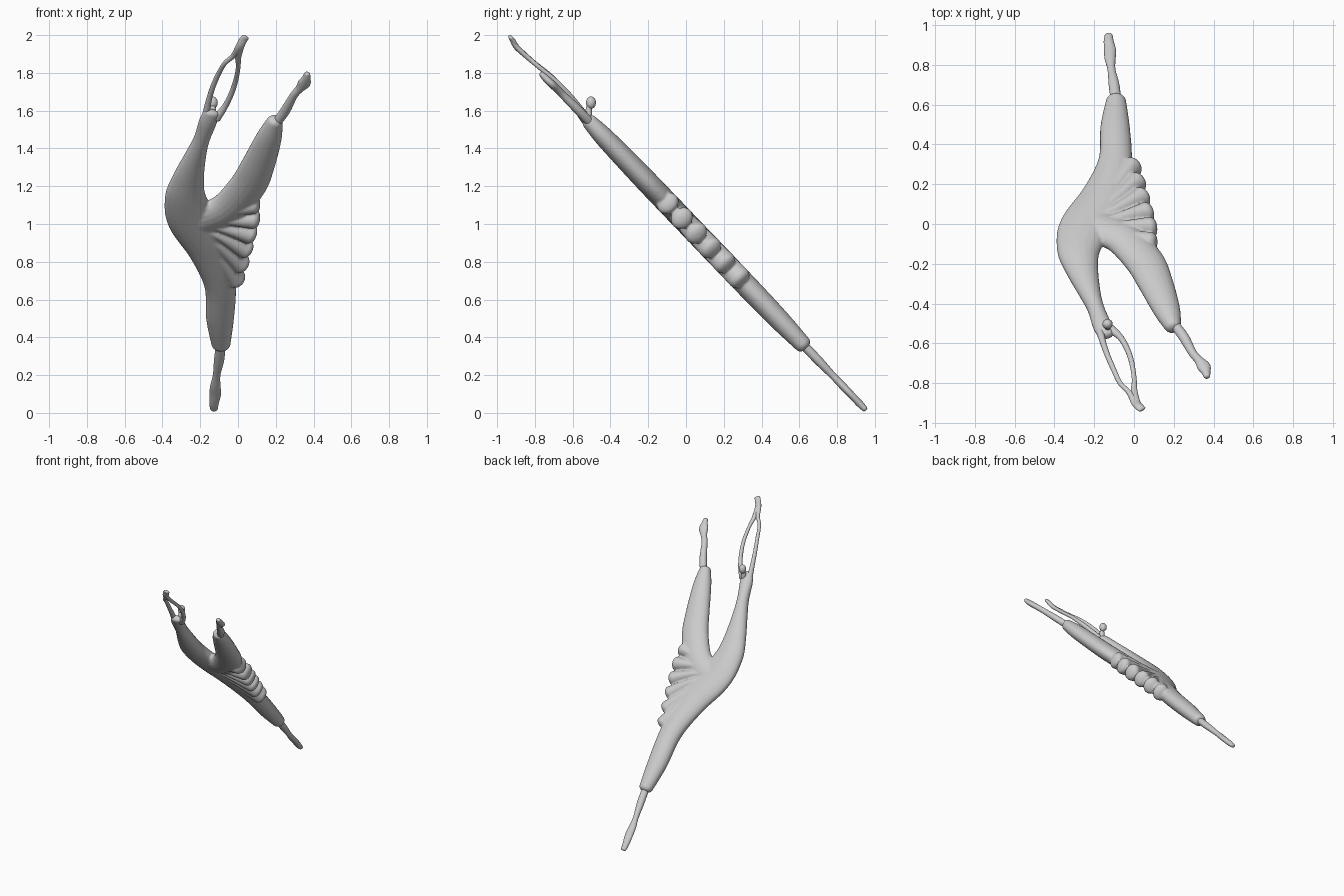
import bpy, bmesh, math
from mathutils import Vector

# The figure lies in a plane tilted about 46 degrees
N = Vector((0, 0.722, 0.692))


def place(x, z, off=0.0):
    return Vector((x, (1.008 - z) / 1.043 + off * 1.4, z))


def catmull(a, b, c, d, t):
    return 0.5 * (2 * b + (c - a) * t + (2 * a - 5 * b + 4 * c - d) * t * t
                  + (3 * b - a - 3 * c + d) * t ** 3)


def tube(bm, pts, steps=6, seg=20):
    """Loft ellipses along (x, z, half_width, half_thickness[, offset])."""
    pts = [tuple(p) + (0.0,) * (5 - len(p)) for p in pts]
    ext = [pts[0]] + pts + [pts[-1]]
    samples = []
    for i in range(len(pts) - 1):
        for s in range(steps):
            samples.append([catmull(*(ext[i + k][j] for k in range(4)), s / steps)
                            for j in range(5)])
    samples.append(list(pts[-1]))
    cs = [place(s[0], s[1], s[4]) for s in samples]
    rows = []
    last = len(cs) - 1
    for i, s in enumerate(samples):
        t = (cs[min(i + 1, last)] - cs[max(i - 1, 0)]).normalized()
        side = t.cross(N).normalized()
        up = side.cross(t)
        # rounded end caps
        caps = [(0.0, 1.0)]
        r = min(s[2], s[3]) * 0.6
        if i == 0:
            caps = [(-r * math.cos(a), math.sin(a)) for a in (0.25, 0.6, 1.0, 1.57)]
        elif i == last:
            caps = [(r * math.cos(a), math.sin(a)) for a in (1.57, 1.0, 0.6, 0.25)]
        for shift, k in caps:
            rows.append([bm.verts.new(cs[i] + t * shift
                         + side * s[2] * k * math.cos(a) + up * s[3] * k * math.sin(a))
                         for a in (2 * math.pi * j / seg for j in range(seg))])
    for a, b in zip(rows, rows[1:]):
        for j in range(seg):
            k = (j + 1) % seg
            bm.faces.new((a[j], a[k], b[k], b[j]))
    bm.faces.new(rows[0][::-1])
    bm.faces.new(rows[-1])


def make(name, tubes, voxel=None, smooth=0):
    bm = bmesh.new()
    for p in tubes:
        tube(bm, p)
    bmesh.ops.recalc_face_normals(bm, faces=bm.faces)
    me = bpy.data.meshes.new(name)
    bm.to_mesh(me)
    bm.free()
    ob = bpy.data.objects.new(name, me)
    bpy.context.collection.objects.link(ob)
    me.shade_smooth()
    if voxel:
        m = ob.modifiers.new("merge", 'REMESH')
        m.mode = 'VOXEL'
        m.voxel_size = voxel
        m.use_smooth_shade = True
        s = ob.modifiers.new("soften", 'SMOOTH')
        s.factor = 0.5
        s.iterations = smooth
    return ob


# Main body: lower thigh, arched torso, chest
torso = [(-0.09, 0.36, 0.05, 0.045), (-0.095, 0.5, 0.074, 0.056),
         (-0.095, 0.68, 0.085, 0.06), (-0.15, 0.86, 0.115, 0.06),
         (-0.245, 1.02, 0.13, 0.06), (-0.278, 1.14, 0.11, 0.06),
         (-0.263, 1.24, 0.085, 0.055), (-0.225, 1.36, 0.057, 0.048),
         (-0.192, 1.45, 0.043, 0.042), (-0.16, 1.54, 0.048, 0.036),
         (-0.14, 1.59, 0.042, 0.025)]
# Raised thigh
thigh = [(0.195, 1.545, 0.042, 0.04), (0.165, 1.46, 0.068, 0.052),
         (0.105, 1.31, 0.09, 0.058), (0.05, 1.2, 0.1, 0.06),
         (-0.06, 1.08, 0.1, 0.06), (-0.2, 1.02, 0.1, 0.058)]
# Fan of skirt folds
folds = []
for x, z in [(0.085, 1.11), (0.085, 1.03), (0.065, 0.95), (0.04, 0.87),
             (0.015, 0.79), (-0.01, 0.71)]:
    sx, sz = -0.22, 1.02 + (z - 0.91) * 0.25
    folds.append([(sx, sz, 0.025, 0.045),
                  (sx + (x - sx) * 0.5, sz + (z - sz) * 0.42, 0.036, 0.055),
                  (x, z, 0.054, 0.062)])
make("body_and_skirt", [torso, thigh] + folds, 0.007, 4)

# Calves with pointed feet
make("raised_calf", [[(0.2, 1.53, 0.024, 0.024), (0.25, 1.6, 0.026, 0.024),
                      (0.295, 1.68, 0.021, 0.02, -0.003), (0.325, 1.715, 0.023, 0.02, -0.004),
                      (0.35, 1.745, 0.034, 0.02, -0.006), (0.362, 1.775, 0.022, 0.018, -0.008),
                      (0.366, 1.795, 0.016, 0.014, -0.008)]])
make("standing_calf", [[(-0.09, 0.37, 0.026, 0.024), (-0.1, 0.28, 0.027, 0.024),
                        (-0.113, 0.2, 0.02, 0.019), (-0.12, 0.14, 0.028, 0.02),
                        (-0.12, 0.1, 0.03, 0.019), (-0.127, 0.05, 0.025, 0.019),
                        (-0.127, 0.02, 0.02, 0.015)]])

# Raised arms meeting at the hands
left_arm = [(-0.175, 1.55, 0.022, 0.022), (-0.158, 1.64, 0.016, 0.017, 0.014),
            (-0.135, 1.72, 0.014, 0.015, 0.02), (-0.105, 1.79, 0.013, 0.013, 0.018),
            (-0.07, 1.85, 0.012, 0.012, 0.006), (-0.025, 1.89, 0.014, 0.013, 0.0),
            (0.005, 1.935, 0.02, 0.015, -0.005), (0.025, 1.97, 0.022, 0.014, 0.004),
            (0.04, 1.99, 0.02, 0.01, 0.008)]
right_arm = [(-0.115, 1.56, 0.024, 0.022), (-0.07, 1.62, 0.016, 0.016, 0.014),
             (-0.035, 1.69, 0.014, 0.015, 0.02), (-0.012, 1.76, 0.013, 0.013, 0.02),
             (0.001, 1.83, 0.012, 0.012, 0.008), (0.001, 1.88, 0.016, 0.013, 0.0),
             (0.012, 1.935, 0.02, 0.014, -0.005), (0.03, 1.975, 0.018, 0.012, 0.004)]
make("arms", [left_arm, right_arm])

# Neck and head, lifted clear of the chest
for name, z0, r, h, y in (("neck", 1.585, 0.018, 0.05, -0.515), ("head", 1.642, 0.026, 0.033, -0.503)):
    bm = bmesh.new()
    bmesh.ops.create_uvsphere(bm, u_segments=20, v_segments=14, radius=1)
    for v in bm.verts:
        v.co = Vector((-0.133 + v.co.x * r, y + v.co.y * r, z0 + v.co.z * h))
    me = bpy.data.meshes.new(name)
    bm.to_mesh(me)
    bm.free()
    me.shade_smooth()
    bpy.context.collection.objects.link(bpy.data.objects.new(name, me))
